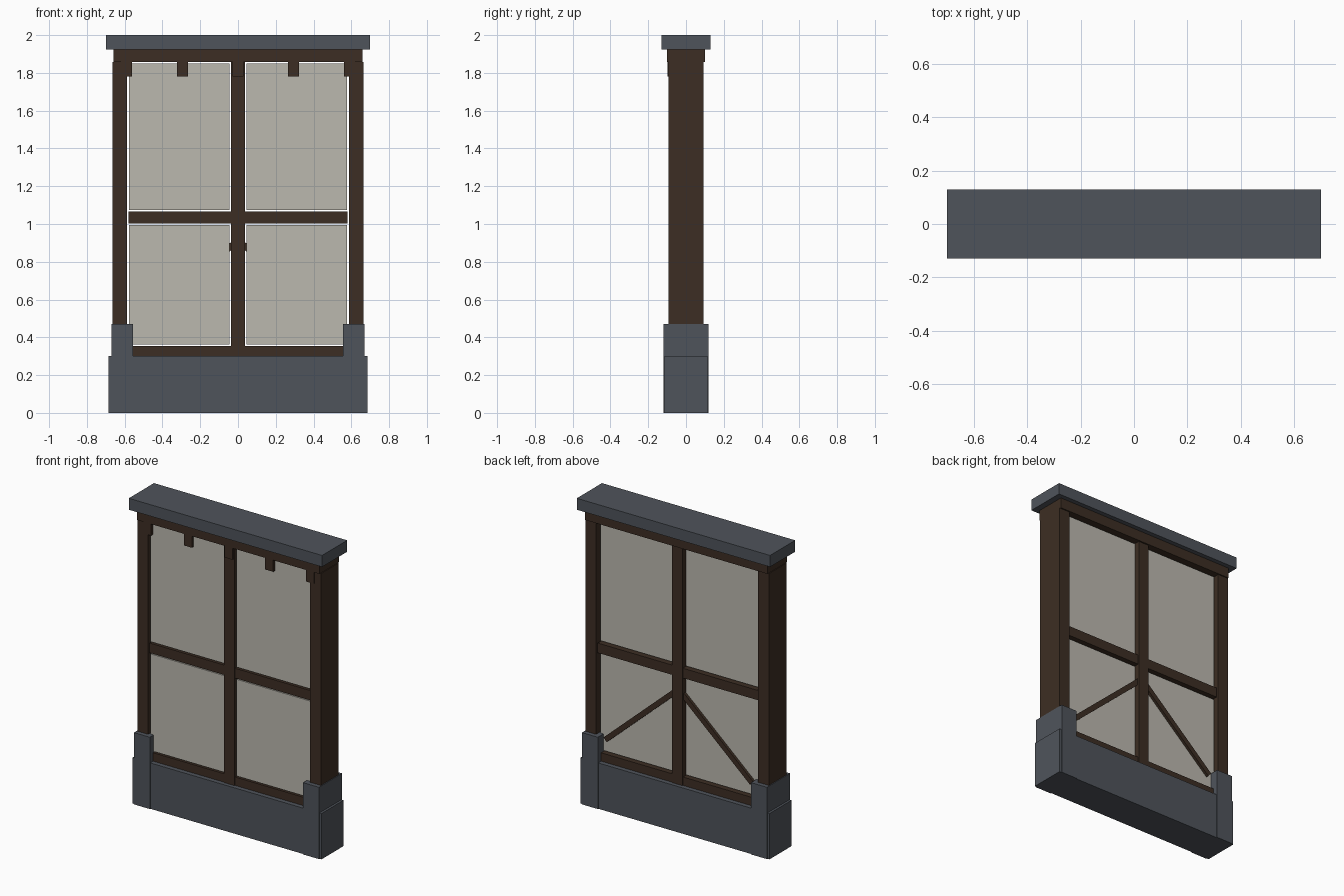
import bpy
import math

if "Cube" in bpy.data.objects:
    bpy.data.objects.remove(bpy.data.objects["Cube"])


def material(name, r, g, b):
    m = bpy.data.materials.new(name)
    m.diffuse_color = (r, g, b, 1)
    m.use_nodes = True
    m.node_tree.nodes["Principled BSDF"].inputs["Base Color"].default_value = m.diffuse_color
    return m


slate = material("slate_stone", 0.078, 0.088, 0.105)
wood = material("dark_wood", 0.046, 0.027, 0.017)
plaster = material("pale_plaster", 0.50, 0.48, 0.425)


def box(name, mat, x, y, z, tilt=0):
    """Box from (min, max) ranges, optionally tilted about y."""
    bpy.ops.mesh.primitive_cube_add(
        size=1, location=[(a + b) / 2 for a, b in (x, y, z)])
    ob = bpy.context.object
    ob.name = name
    ob.scale = [b - a for a, b in (x, y, z)]
    ob.rotation_euler = (0, tilt, 0)
    ob.data.materials.append(mat)
    return ob


def span(side, a, b):
    return (a, b) if side > 0 else (-b, -a)


# Stone base and cap
box("stone_base", slate, (-0.685, 0.685), (-0.115, 0.115), (0, 0.30))
box("stone_cap", slate, (-0.70, 0.70), (-0.13, 0.13), (1.925, 2.0))

# Timber frame
box("top_beam", wood, (-0.66, 0.66), (-0.10, 0.10), (1.857, 1.925))
box("middle_rail", wood, (-0.58, 0.58), (-0.085, 0.085), (1.003, 1.067))
box("bottom_rail", wood, (-0.58, 0.58), (-0.085, 0.085), (0.29, 0.355))
box("centre_post", wood, (-0.038, 0.038), (-0.09, 0.09), (0.29, 1.857))

for s in (-1, 1):
    box("corner_stone", slate, span(s, 0.555, 0.67), (-0.12, 0.12), (0, 0.47))
    box("side_post", wood, span(s, 0.587, 0.665), (-0.092, 0.092), (0.3, 1.857))

    # Plaster infill panels, with a narrow gap all round
    for label, z in (("lower", (0.362, 0.995)), ("upper", (1.075, 1.85))):
        box(label + "_panel", plaster, span(s, 0.045, 0.577), (-0.08, 0.062), z)

    # Diagonal brace on the back, from the centre post to the outer corner
    x0, z0, x1, z1 = 0.03, 0.89, 0.53, 0.445
    cx, cz = s * (x0 + x1) / 2, (z0 + z1) / 2
    h = math.hypot(x1 - x0, z1 - z0) / 2
    box("diagonal_brace", wood, (cx - h, cx + h), (0.045, 0.08),
        (cz - 0.017, cz + 0.017), s * math.atan2(z0 - z1, x1 - x0))

# Small blocks under the top beam, front side only
for i in range(-2, 3):
    c = i * 0.295
    box("beam_block", wood, (c - 0.029, c + 0.029), (-0.098, -0.04), (1.78, 1.86))
